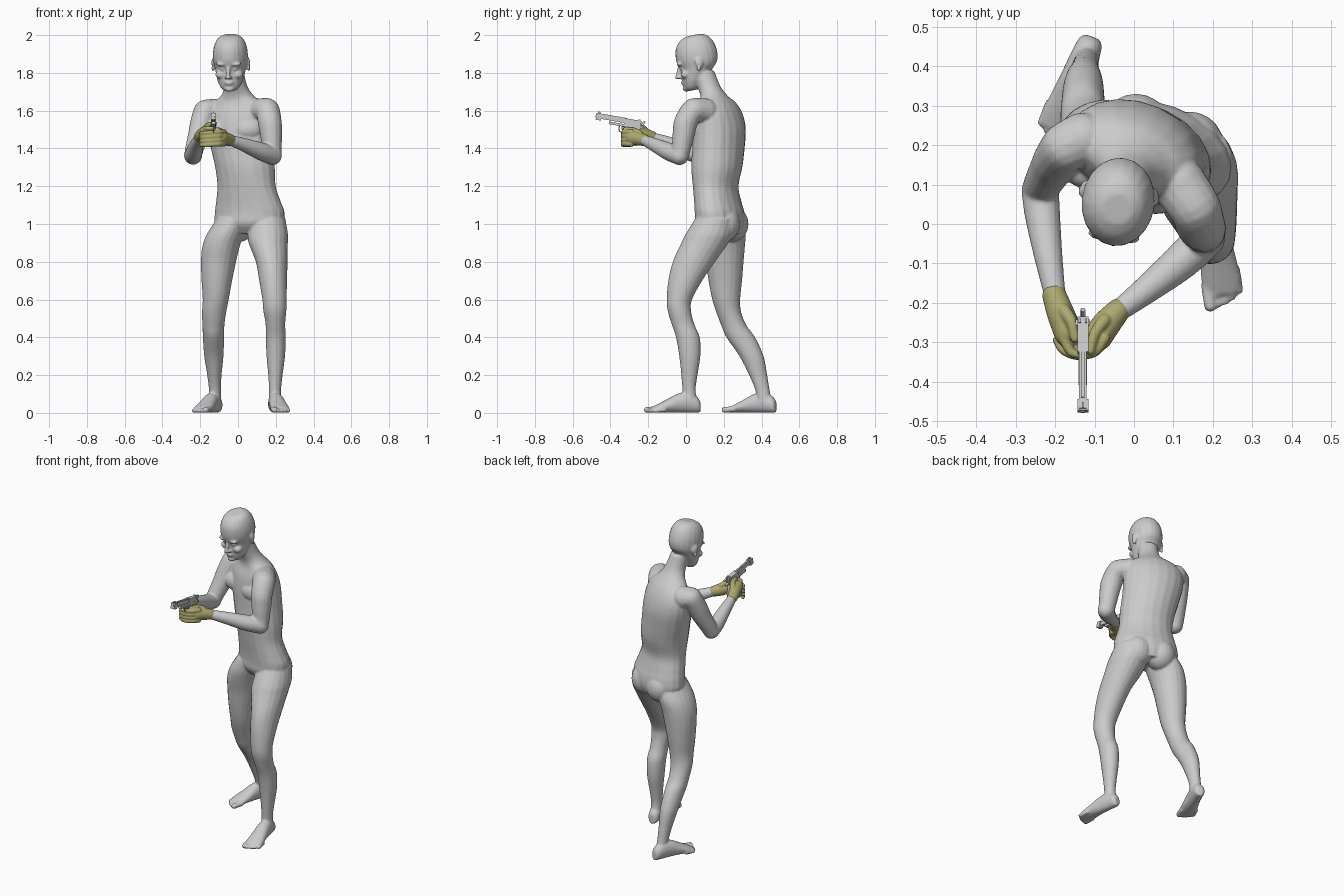
import bpy, bmesh, math
from mathutils import Vector, Matrix

ID = Matrix.Identity(4)


def loft(bm, rings, n=20, sub=4):
    """Smooth closed skin through rings given as (centre, radius vector u, radius vector v)."""
    def spline(a, b, c, d, t):
        return 0.5 * (2 * b + (c - a) * t + (2 * a - 5 * b + 4 * c - d) * t * t
                      + (3 * b - a - 3 * c + d) * t ** 3)
    k = [rings[0]] + rings + [rings[-1]]
    fine = [[spline(*(k[i + j][m] for j in range(4)), s / sub) for m in range(3)]
            for i in range(len(rings) - 1) for s in range(sub)] + [rings[-1]]
    loops = []
    for c, u, v in fine:
        loops.append([bm.verts.new(c + u * math.cos(2 * math.pi * i / n) + v * math.sin(2 * math.pi * i / n))
                      for i in range(n)])
    for a, b in zip(loops, loops[1:]):
        for i in range(n):
            j = (i + 1) % n
            bm.faces.new((a[i], a[j], b[j], b[i]))
    bm.faces.new(loops[0][::-1])
    bm.faces.new(loops[-1])


def slices(bm, rows, M=ID):
    """Horizontal elliptical slices: z, centre x, centre y, half width, half depth, yaw."""
    rings = []
    for z, x, y, a, b, yaw in rows:
        r = Matrix.Rotation(math.radians(yaw), 3, 'Z')
        R = M.to_3x3()
        rings.append((M @ Vector((x, y, z)), R @ r @ Vector((a, 0, 0)), R @ r @ Vector((0, b, 0))))
    loft(bm, rings)


def ball(bm, c, r, M=ID):
    bmesh.ops.create_uvsphere(bm, u_segments=20, v_segments=12, radius=1,
                              matrix=M @ Matrix.Translation(c) @ Matrix.Diagonal((*r, 1)))


def limb(bm, pts, M=ID, n=16):
    """Round tube through (x, y, z, radius) points with ball ends."""
    P = [M @ Vector(p[:3]) for p in pts]
    rings, u = [], None
    for i, p in enumerate(P):
        t = (P[min(i + 1, len(P) - 1)] - P[max(i - 1, 0)]).normalized()
        u = t.orthogonal() if u is None else u - u.dot(t) * t
        u = u.normalized()
        rings.append((p, u * pts[i][3], t.cross(u) * pts[i][3]))
    loft(bm, rings, n)
    for i in (0, -1):
        ball(bm, P[i], (pts[i][3],) * 3)


def box(bm, c, s, rx=0):
    bmesh.ops.create_cube(bm, size=1, matrix=Matrix.Translation(c) @ Matrix.Rotation(math.radians(rx), 4, 'X')
                          @ Matrix.Diagonal((*s, 1)))


def finish(bm, name, voxel=None, rounds=4, mat=None):
    bmesh.ops.recalc_face_normals(bm, faces=bm.faces)
    me = bpy.data.meshes.new(name)
    bm.to_mesh(me)
    bm.free()
    ob = bpy.data.objects.new(name, me)
    bpy.context.collection.objects.link(ob)
    if mat:
        me.materials.append(mat)
    if voxel:
        m = ob.modifiers.new("blend", 'REMESH')
        m.mode, m.voxel_size, m.use_smooth_shade = 'VOXEL', voxel, True
        m = ob.modifiers.new("soften", 'SMOOTH')
        m.factor, m.iterations = 0.5, rounds
    return ob


body = bmesh.new()

# torso and neck, twisted towards the right
slices(body, [(.95, .055, .195, .12, .095, -20), (1.0, .058, .183, .185, .122, -20),
              (1.06, .062, .178, .192, .122, -20), (1.12, .055, .168, .178, .116, -21),
              (1.2, .045, .157, .160, .114, -22), (1.3, .037, .163, .163, .130, -24),
              (1.4, .02, .172, .170, .131, -25), (1.5, .005, .178, .178, .129, -25),
              (1.58, 0, .175, .175, .113, -25), (1.64, 0, .168, .140, .087, -25),
              (1.68, -.003, .148, .088, .070, -20), (1.73, -.012, .12, .062, .062, -10),
              (1.81, -.028, .088, .058, .062, -8)])
for x, y in ((.005, .245), (.14, .2)):                     # buttocks
    ball(body, (x, y, 1.0), (.088, .086, .095))
for x, y in ((-.1, .105), (.055, .045)):                   # chest muscles
    ball(body, (x, y + .025, 1.5), (.075, .045, .055))

# legs
slices(body, [(1.03, .155, .155, .095, .105, 0), (.95, .158, .125, .106, .125, 0),
              (.9, .160, .1, .104, .125, 0), (.8, .178, .042, .084, .112, 0),
              (.7, .186, -.004, .074, .09, 0), (.6, .193, -.035, .064, .067, 0),
              (.54, .195, -.035, .061, .062, 0), (.47, .198, -.016, .052, .060, 0),
              (.4, .2, .01, .053, .063, 0), (.3, .2, .02, .049, .056, 0),
              (.2, .198, .018, .038, .043, 0), (.12, .196, .016, .032, .035, 0),
              (.05, .196, .022, .034, .04, 0)])
slices(body, [(1.03, -.02, .19, .09, .105, 0), (.95, -.065, .197, .098, .118, 0),
              (.88, -.090, .2, .099, .112, 0), (.8, -.103, .205, .093, .1, 0),
              (.7, -.112, .208, .081, .089, 0), (.6, -.118, .213, .069, .074, 0),
              (.53, -.127, .227, .064, .066, 0), (.46, -.13, .255, .058, .067, 0),
              (.4, -.13, .29, .056, .076, 0), (.3, -.128, .347, .051, .064, 0),
              (.2, -.125, .382, .038, .048, 0), (.12, -.122, .405, .032, .038, 0),
              (.05, -.121, .418, .033, .04, 0)])

# feet: heel, toe tip, side of the little toe
for heel, toe, side in (((.188, .075, 0), (.232, -.215, 0), 1), ((-.105, .475, 0), (-.21, .205, 0), -1)):
    h, f = Vector(heel), Vector(toe) - Vector(heel)
    lat = Vector((-f.y, f.x, 0)).normalized() * side
    loft(body, [(h + f * s + Vector((0, 0, hz)), lat * w, Vector((0, 0, hz - .001)))
                for s, w, hz in ((.0, .018, .03), (.05, .031, .042), (.2, .037, .055), (.4, .041, .052),
                                 (.6, .047, .037), (.76, .050, .025), (.88, .044, .016))])
    for i in range(5):
        o = lat * (-.037 + .0195 * i)
        a, b = h + f * (.78 - .025 * i) + o, h + f * (.955 - .006 * i * i) + o
        r = .016 if i == 0 else .0115
        limb(body, [(a.x, a.y, r + .004, r), (b.x, b.y, r, r)])

# arms
limb(body, [(.115, .1, 1.595, .07), (.155, .04, 1.6, .066), (.168, .0, 1.54, .063),
            (.176, -.014, 1.47, .058), (.18, -.025, 1.40, .051), (.182, -.035, 1.362, .049)])
limb(body, [(.182, -.035, 1.362, .05), (.12, -.095, 1.385, .047), (.03, -.168, 1.42, .036),
            (-.045, -.225, 1.445, .027)])
limb(body, [(-.13, .215, 1.595, .068), (-.172, .195, 1.595, .064), (-.192, .17, 1.54, .06),
            (-.21, .14, 1.47, .055), (-.23, .105, 1.40, .049), (-.238, .085, 1.362, .047)])
limb(body, [(-.238, .085, 1.362, .048), (-.232, .02, 1.38, .045), (-.217, -.085, 1.425, .036),
            (-.2, -.185, 1.46, .027)])

# head, bowed a little and turned to the right
H = (Matrix.Translation((-.04, .057, 1.862)) @ Matrix.Rotation(math.radians(-7), 4, 'Z')
     @ Matrix.Rotation(math.radians(12), 4, 'X'))
skull = [(.138, -.03, .05, .04), (.122, -.066, .083, .065), (.09, -.094, .106, .083),
         (.05, -.105, .116, .092), (.01, -.106, .116, .092), (-.025, -.094, .104, .086),
         (-.05, -.095, .08, .080), (-.075, -.097, .055, .074), (-.10, -.097, .03, .066),
         (-.13, -.094, .0, .05), (-.146, -.08, -.02, .032)]
slices(body, [(z, 0, (f + b) / 2, w, (b - f) / 2, 0) for z, f, b, w in skull], H)
limb(body, [(0, -.097, -.01, .009), (0, -.11, -.045, .011), (0, -.119, -.062, .0125)], H)   # nose
ball(body, (0, -.096, -.093), (.025, .011, .005), H)                                         # lips
ball(body, (0, -.095, -.105), (.021, .011, .006), H)
ball(body, (0, -.084, -.131), (.026, .02, .016), H)                                          # chin
for s in (-1, 1):
    ball(body, (s * .036, -.088, .003), (.032, .017, .010), H)       # brow
    ball(body, (s * .032, -.079, -.025), (.014, .014, .010), H)      # eye
    ball(body, (s * .046, -.068, -.058), (.028, .026, .022), H)      # cheek
    ball(body, (s * .012, -.107, -.066), (.009, .011, .008), H)      # nostril
    E = H @ Matrix.Translation((s * .092, .022, -.02)) @ Matrix.Rotation(s * .35, 4, 'Z')
    ball(body, (0, 0, .008), (.009, .022, .028), E)                  # ear
    ball(body, (0, -.008, -.022), (.008, .012, .016), E)
finish(body, "body", .0058, 4)

# gloves
olive = bpy.data.materials.new("olive")
olive.diffuse_color = (.42, .39, .16, 1)
glove = bmesh.new()
limb(glove, [(-.202, -.182, 1.462, .031), (-.187, -.225, 1.475, .035), (-.167, -.275, 1.484, .037)])
limb(glove, [(-.178, -.22, 1.50, .018), (-.158, -.25, 1.523, .015), (-.15, -.29, 1.528, .012)])
limb(glove, [(-.18, -.285, 1.502, .014), (-.16, -.325, 1.505, .012), (-.133, -.333, 1.507, .010)])
for i in range(3):
    z = 1.485 - .023 * i
    limb(glove, [(-.185, -.275, z, .015), (-.165, -.312, z, .0145), (-.13, -.322, z - .003, .0135),
                 (-.105, -.295, z - .005, .012)])
finish(glove, "right_glove", .004, 3, olive)
glove = bmesh.new()
limb(glove, [(-.04, -.22, 1.444, .031), (-.065, -.248, 1.45, .036), (-.092, -.285, 1.457, .038)])
limb(glove, [(-.075, -.245, 1.48, .017), (-.1, -.28, 1.497, .014), (-.11, -.322, 1.502, .011)])
for i in range(4):
    z = 1.487 - .021 * i
    limb(glove, [(-.075, -.29, z, .015), (-.1, -.324, z, .0135), (-.145, -.333, z - .004, .0125),
                 (-.18, -.32, z - .006, .0115), (-.197, -.295, z - .007, .010)])
finish(glove, "left_glove", .004, 3, olive)

# pistol, muzzle along local -y
gun = bmesh.new()
box(gun, (0, -.114, .003), (.028, .028, .036))             # muzzle block
box(gun, (0, -.035, .006), (.018, .14, .024))              # barrel
box(gun, (0, -.03, .019), (.008, .13, .006))               # top rib
box(gun, (0, .068, .003), (.028, .09, .034))               # slide
box(gun, (0, .03, -.019), (.022, .17, .014))               # frame
box(gun, (0, .088, -.068), (.026, .045, .1), 18)           # grip
box(gun, (0, .122, -.014), (.014, .03, .009), -12)         # tang
box(gun, (0, .124, .01), (.008, .012, .026), -30)          # hammer
box(gun, (0, -.116, .025), (.004, .014, .010))             # front sight
for s in (-1, 1):
    box(gun, (s * .008, .102, .023), (.006, .010, .008))   # rear sight
    box(gun, (s * .015, .1, .008), (.006, .014, .006))     # safety levers
    for i in range(5):
        box(gun, (s * .0142, .075 + .006 * i, -.002), (.0015, .003, .02))   # grip ribs
for y in (-.122, -.113, -.104):
    box(gun, (0, y, .021), (.02, .003, .003))              # vents
bmesh.ops.create_cone(gun, cap_ends=True, segments=16, radius1=.008, radius2=.008, depth=.006,
                      matrix=Matrix.Translation((0, -.128, .004)) @ Matrix.Rotation(math.pi / 2, 4, 'X'))
limb(gun, [(0, .002, -.024, .003), (0, .004, -.048, .003), (0, .02, -.057, .003),
           (0, .045, -.056, .003), (0, .066, -.046, .003)], n=8)             # trigger guard
limb(gun, [(0, .04, -.024, .003), (0, .036, -.036, .0025), (0, .03, -.046, .002)], n=8)   # trigger
pistol = finish(gun, "pistol")
pistol.location = (-.13, -.35, 1.545)
pistol.rotation_euler.x = math.radians(-10)
